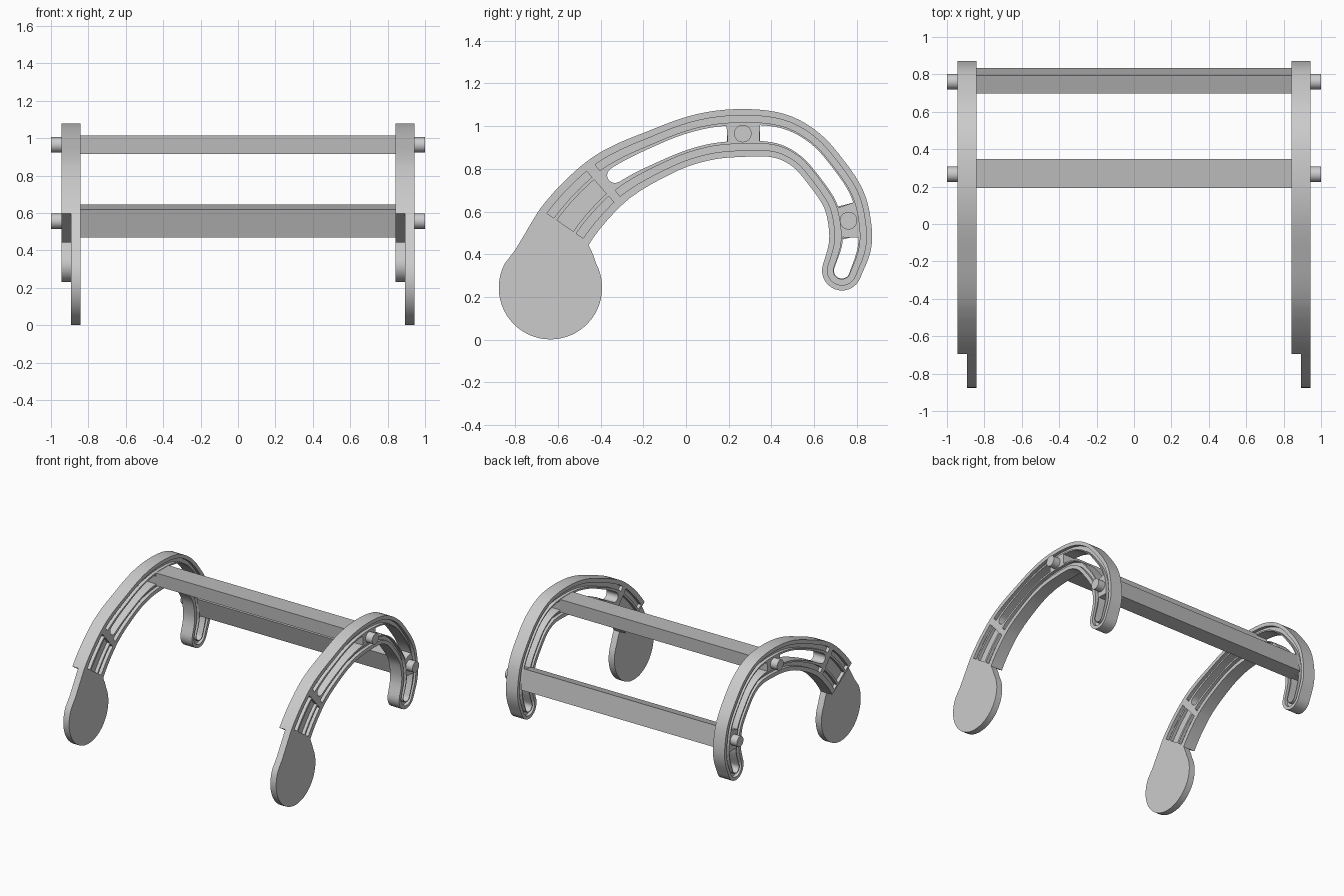
import bpy, bmesh, math
from mathutils import Vector

cube = bpy.data.objects.get("Cube")
if cube:
    bpy.data.objects.remove(cube, do_unlink=True)


def make_material(name, value):
    mat = bpy.data.materials.new(name)
    mat.use_nodes = True
    mat.diffuse_color = (value, value, value, 1)
    mat.node_tree.nodes["Principled BSDF"].inputs["Base Color"].default_value = mat.diffuse_color
    return mat


light_grey = make_material("light_grey", 0.6)
mid_grey = make_material("mid_grey", 0.5)

# Arch centreline in the y-z plane: y, z, half width (first and last steer the ends)
PATH = [(-.65, .31, .15), (-.575, .52, .142), (-.367, .745, .13), (-.115, .88, .113),
        (.08, .948, .112), (.265, .968, .112), (.435, .955, .105), (.56, .89, .1),
        (.655, .785, .1), (.735, .665, .1), (.766, .55, .1), (.768, .44, .1),
        (.73, .323, .093), (.70, .23, .093)]
END = len(PATH) - 3
OUT, IN, HALF, GROOVE = .943, .843, .05, .025
POCKET = (.06, .85)
SLOTS = [(1.02, 3.6), (4.45, 8.3), (9.65, END + 1)]
SLOT_RADIUS, ROUND_END = .037, 1.15


def station(s):
    """Centre, outward normal, tangent and half width at path position s."""
    i = min(int(s), END - 1)
    t = s - i
    a, b, c, d = (Vector(p) for p in PATH[i:i + 4])
    p = b + (c - a) * t / 2 + (a - 2.5 * b + 2 * c - d / 2) * t * t \
        + (1.5 * b - 1.5 * c + d / 2 - a / 2) * t ** 3
    v = (c - a) / 2 + (2 * a - 5 * b + 4 * c - d) * t + (4.5 * b - 4.5 * c + 1.5 * d - 1.5 * a) * t * t
    v = v.xy.normalized()
    return p.xy, Vector((-v.y, v.x)), v, p.z


def slot_radius(s, w):
    """Half width of the middle pocket or slot, rounded where the first slot begins."""
    if s <= POCKET[1]:
        return w * .33
    if s < ROUND_END:
        k = min(1, (ROUND_END - s) / (ROUND_END - SLOTS[0][0]))
        return SLOT_RADIUS * math.sqrt(1 - k * k)
    return SLOT_RADIUS


def row(s, direction):
    """Points from the centreline to the edge."""
    p, n, v, w = station(s)
    radii = (0, slot_radius(s, w), w * .45, w * .73, w)
    return s, [p + direction * r for r in radii]


def depth(s, lane):
    """Half thickness of a lane: solid, recessed or open."""
    pocket = POCKET[0] < s < POCKET[1]
    if lane == 0 and any(a < s < b for a, b in SLOTS):
        return 0
    if (lane == 0 and pocket) or (lane == 2 and (pocket or s > 1)):
        return GROOVE
    return HALF


def finish(name, bm, mat):
    mesh = bpy.data.meshes.new(name)
    bm.to_mesh(mesh)
    bm.free()
    mesh.materials.append(mat)
    obj = bpy.data.objects.new(name, mesh)
    bpy.context.collection.objects.link(obj)
    smooth(obj)


def smooth(obj):
    bpy.ops.object.select_all(action='DESELECT')
    obj.select_set(True)
    bpy.context.view_layer.objects.active = obj
    bpy.ops.object.shade_smooth_by_angle(angle=math.radians(30))


def build_arch(name, x):
    """Band with grooves on both faces, laid out lane by lane around its tip."""
    bm = bmesh.new()

    def quad(points, facing):
        a, b, c, d = points
        if (c - a).cross(d - b).dot(facing) < 0:
            points = points[::-1]
        bm.faces.new([bm.verts.new(p) for p in points])

    def point(p, offset):
        return Vector((x + offset, p.x, p.y))

    def wall(p, q, h0, h1, toward):
        """Step between two lanes; toward points from the first to the second."""
        if h0 != h1:
            facing = point(toward, -x) * (1 if h0 > h1 else -1)
            for sign in (1, -1):
                quad([point(p, sign * h0), point(q, sign * h0),
                      point(q, sign * h1), point(p, sign * h1)], facing)

    stops = {k / 5 for k in range(END * 5 + 1)} | {*POCKET, ROUND_END, 1.03, 1.05, 1.09}
    stops |= {v for pair in SLOTS for v in pair if v <= END}
    stops = sorted(stops)
    tip, n, v, w = station(END)
    rows = [row(s, station(s)[1]) for s in stops]
    rows += [row(END, n * math.cos(a) + v * math.sin(a))
             for a in (math.pi * k / 14 for k in range(1, 14))]
    rows += [row(s, -station(s)[1]) for s in stops[::-1]]

    lanes = 4
    heights = [[depth((r0[0] + r1[0]) / 2, k) for k in range(lanes)] for r0, r1 in zip(rows, rows[1:])]
    closed = [0] * lanes
    for i, here in enumerate(heights):
        p, q = rows[i][1], rows[i + 1][1]
        before = heights[i - 1] if i else closed
        along = (q[-1] - p[-1]).normalized()
        for k, h in enumerate(here):
            # Flat faces on both sides
            if h:
                for sign in (1, -1):
                    quad([point(r, sign * h) for r in (p[k], p[k + 1], q[k + 1], q[k])],
                         Vector((sign, 0, 0)))
            # Steps to the next lane out and to the previous row
            beyond = here[k + 1] if k + 1 < lanes else 0
            wall(p[k + 1], q[k + 1], h, beyond, p[-1] - p[0])
            wall(p[k], p[k + 1], before[k], h, along)
    last = rows[-1][1]
    for k, h in enumerate(heights[-1]):
        wall(last[k], last[k + 1], h, 0, -station(0)[2])
    bmesh.ops.remove_doubles(bm, verts=bm.verts, dist=.00005)
    finish(name, bm, light_grey)


def build_foot(name, x0, x1):
    """Round foot with a neck that meets the start of the arch."""
    p, n, v, w = station(0)
    outline = [(-.635 + .242 * math.cos(a), .243 + .242 * math.sin(a))
               for a in (math.radians(28 - 236 * k / 40) for k in range(41))]
    outline += [(-.80, .42), p + n * w, p - n * w, (-.436, .40)]
    bm = bmesh.new()
    low, high = [[bm.verts.new((x, q[0], q[1])) for q in outline] for x in (x0, x1)]
    bm.faces.new(low[::-1])
    bm.faces.new(high)
    for k in range(len(outline)):
        j = (k + 1) % len(outline)
        bm.faces.new((low[k], low[j], high[j], high[k]))
    bmesh.ops.recalc_face_normals(bm, faces=bm.faces)
    finish(name, bm, light_grey)


# Both sides are the same part, with the foot on the +x half of the thickness
for side, middle in (("right", -(OUT + IN) / 2), ("left", (OUT + IN) / 2)):
    build_arch(side + "_arch", middle)
    build_foot(side + "_foot", middle, middle + HALF)

# Cross bars and the pins that hold them
for label, y, z, tilt in (("upper", .27, .965, 0), ("rear", .765, .557, 104.5)):
    bpy.ops.mesh.primitive_cube_add(size=1, location=(0, y, z), rotation=(math.radians(tilt), 0, 0))
    bar = bpy.context.object
    bar.name = label + "_cross_bar"
    bar.scale = (2 * IN, .155, .1)
    bar.data.materials.append(mid_grey)
    for sign, side in ((-1, "right"), (1, "left")):
        bpy.ops.mesh.primitive_cylinder_add(vertices=32, radius=.041, depth=1 - IN,
                                            location=(sign * (1 + IN) / 2, y - .004, z),
                                            rotation=(0, math.pi / 2, 0))
        pin = bpy.context.object
        pin.name = f"{label}_{side}_pin"
        pin.data.materials.append(light_grey)
        smooth(pin)
